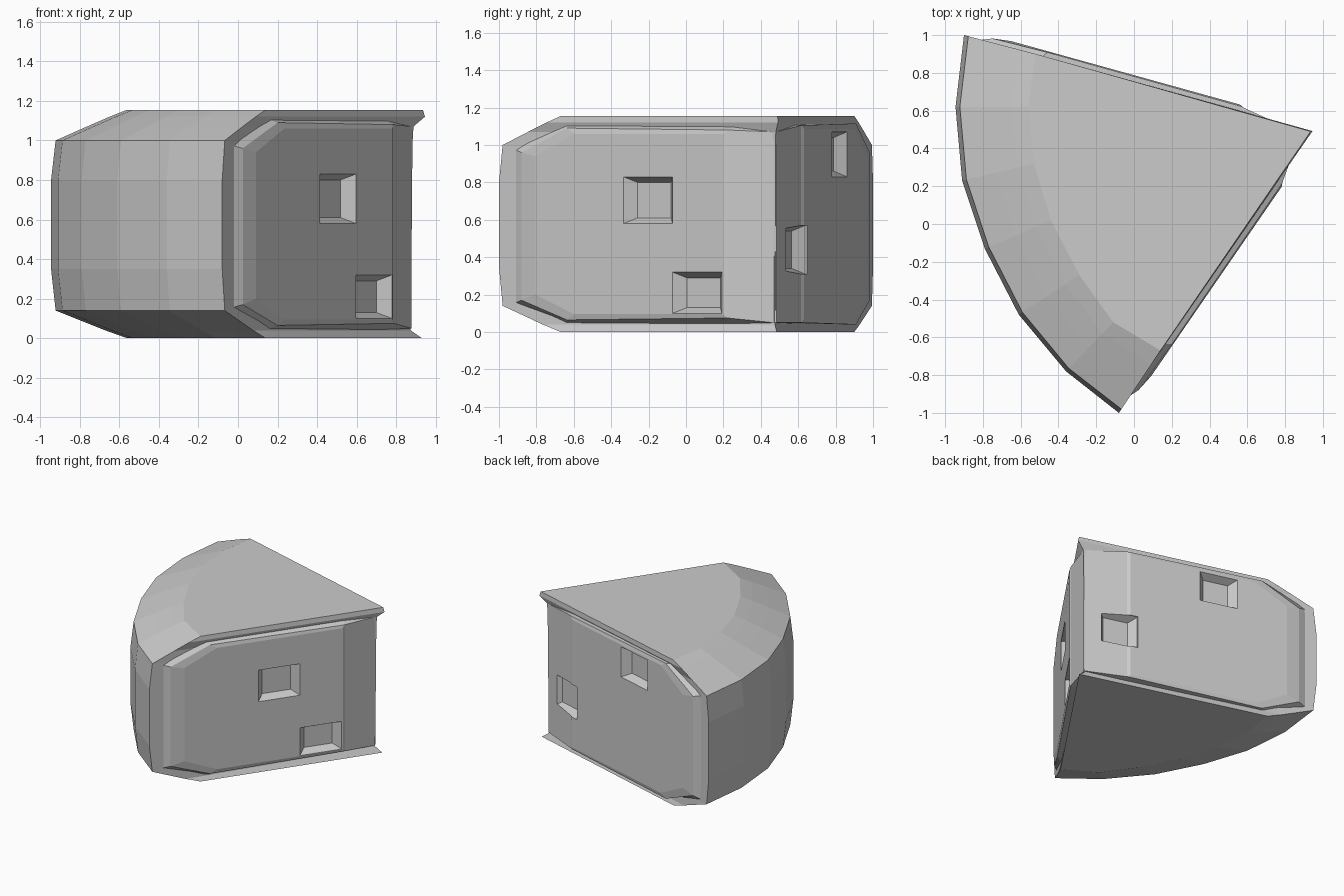
import bpy
from mathutils import Vector

if "Cube" in bpy.data.objects:
    bpy.data.objects.remove(bpy.data.objects["Cube"])

TOP = 1.155
# rind arc in plan: outer edge, and inner edge where the chamfer meets the flat
OUTER = [(-.90, 1.0), (-.945, .62), (-.91, .23), (-.79, -.13), (-.61, -.48), (-.36, -.78), (-.08, -1.0)]
INNER = [(-.52, .90), (-.56, .62), (-.53, .32), (-.44, .02), (-.29, -.27), (-.11, -.52), (.14, -.67)]


def make_object(name, verts, faces):
    mesh = bpy.data.meshes.new(name)
    mesh.from_pydata(verts, [], faces)
    ob = bpy.data.objects.new(name, mesh)
    bpy.context.collection.objects.link(ob)
    bpy.context.view_layer.objects.active = ob
    ob.select_set(True)
    bpy.ops.object.mode_set(mode='EDIT')
    bpy.ops.mesh.select_all(action='SELECT')
    bpy.ops.mesh.normals_make_consistent(inside=False)
    bpy.ops.object.mode_set(mode='OBJECT')
    ob.select_set(False)
    return ob


def loft(name, rings):
    n = len(rings[0])
    verts = [p for r in rings for p in r]
    faces = [tuple(range(n)), tuple(range(len(verts) - n, len(verts)))]
    for k in range(len(rings) - 1):
        for i in range(n):
            j = (i + 1) % n
            faces.append((k*n + i, k*n + j, k*n + n + j, k*n + n + i))
    return make_object(name, verts, faces)


def combine(target, tool, operation):
    mod = target.modifiers.new(operation, 'BOOLEAN')
    mod.object, mod.operation, mod.solver = tool, operation, 'EXACT'
    bpy.context.view_layer.objects.active = target
    bpy.ops.object.modifier_apply(modifier=mod.name)
    bpy.data.objects.remove(tool)


# wedge body: height, rind-to-chamfer blend, tip position
layers = [(0, 1, (.93, .485)), (.04, .71, (.873, .475)), (.14, .06, (.875, .476)),
          (.35, 0, (.877, .477)), (.80, 0, (.88, .478)), (1.0, .06, (.883, .479)),
          (1.07, .47, (.887, .48)), (1.12, .77, (.945, .492)), (TOP, 1, (.935, .49))]
rings = []
for z, t, tip in layers:
    arc = [Vector(a).lerp(Vector(b), t) for a, b in zip(OUTER, INNER)]
    rings.append([(p.x, p.y, z) for p in arc] + [(tip[0], tip[1], z)])
cheese = loft("cheese_wedge", rings)


def side_frame(start, outward_sign):
    o = Vector(start)
    u = (Vector((.94, .49)) - o).normalized()
    n = Vector((u.y, -u.x)) * outward_sign

    def place(d, off, z):
        p = o + u*d + n*off
        return (p.x, p.y, z)
    return place


right_side = side_frame((-.08, -.99), 1)
back_side = side_frame((-.90, 1.0), -1)


# bulging cut faces
def cut_face(name, place, tip_d, tip_off, flat_end, high):
    rim = [(.07, -.01, .15), (.07, -.01, .98), (.42, -.015, 1.11), (flat_end + .04, -.035, 1.11),
           (tip_d, tip_off, 1.07), (tip_d, tip_off, .05), (flat_end + .04, -.035, .045), (.42, -.015, .045)]
    low = TOP - high
    shelf = [(.15, .023, .17), (.15, .023, .96), (.45, .03, high + .03), (flat_end + .02, .028, high + .02),
             (flat_end + .03, .025, high + .02), (flat_end + .03, .025, low - .02),
             (flat_end + .02, .028, low - .02), (.45, .03, low - .03)]
    flat = [(.25, .036, .2), (.25, .036, .94), (.5, .036, high), (flat_end, .036, high),
            (flat_end + .01, .035, high), (flat_end + .01, .035, low), (flat_end, .036, low), (.5, .036, low)]
    base = [(d, -.055, z) for d, o, z in rim]
    return loft(name, [[place(*p) for p in r] for r in (base, rim, shelf, flat)])


combine(cheese, cut_face("right_cut_face", right_side, 1.745, -.04, 1.46, 1.06), 'UNION')
combine(cheese, cut_face("back_cut_face", back_side, 1.845, -.025, 1.5, 1.085), 'UNION')


# square pits in the cut faces
def pit(place, d0, d1, z0, z1, surface):
    def ring(off, grow):
        a, b, c, e = d0 - grow*1.7, d1 + grow*1.7, z0 - grow, z1 + grow
        return [place(a, off, c), place(b, off, c), place(b, off, e), place(a, off, e)]
    cutter = loft("pit_cutter", [ring(surface - .06, -.03), ring(surface, 0), ring(surface + .06, 0)])
    cutter.hide_render = True
    combine(cheese, cutter, 'DIFFERENCE')


pit(right_side, .82, 1.14, .58, .83, .036)
pit(right_side, 1.14, 1.46, .10, .32, .036)
pit(back_side, .65, .95, .83, 1.07, .036)
pit(back_side, 1.45, 1.75, .31, .57, .025)
